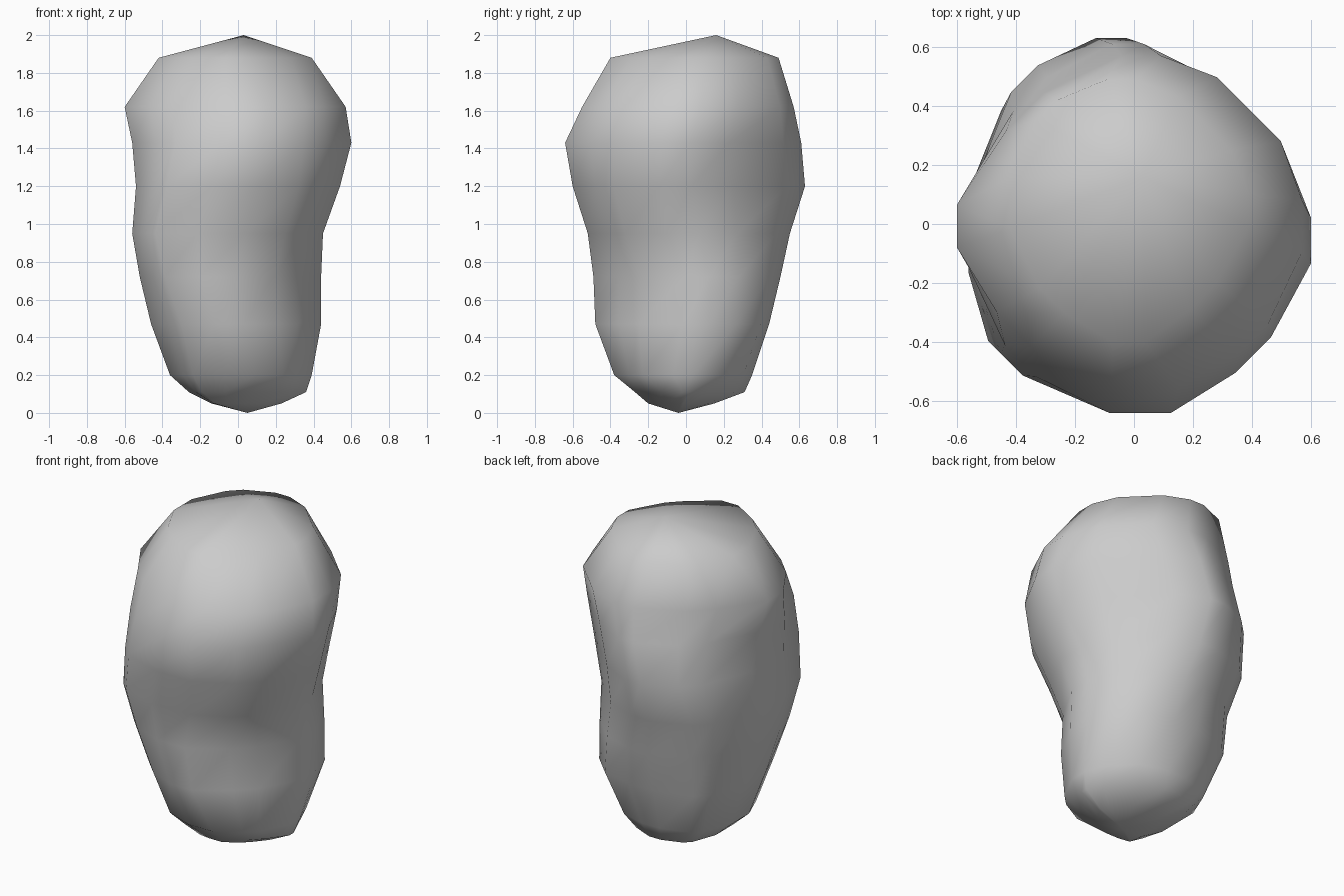
import bpy
import bmesh
from math import cos, sin, pi
from mathutils import Vector

default_cube = bpy.data.objects.get("Cube")
if default_cube:
    bpy.data.objects.remove(default_cube, do_unlink=True)

# Stone colour
stone = bpy.data.materials.new("stone grey")
stone.use_nodes = True
grey = (0.6, 0.6, 0.6, 1)
stone.diffuse_color = grey
stone.node_tree.nodes["Principled BSDF"].inputs["Base Color"].default_value = grey

# Cross-sections: height, then the reach in eight compass directions
# (counter-clockwise from +x), all in hundredths of a unit
SECTIONS = [
    (5, 23, 16, 15, 15, 14, 22, 20, 19),
    (11, 36, 29, 31, 31, 26, 30, 27, 29),
    (20, 39, 36, 35, 38, 36, 39, 38, 38),
    (47, 44, 47, 44, 49, 46, 49, 48, 40),
    (72, 44, 47, 50, 51, 52, 57, 49, 39),
    (95, 45, 46, 55, 59, 56, 63, 52, 47),
    (120, 54, 49, 63, 61, 54, 63, 60, 57),
    (143, 60, 52, 61, 56, 56, 60, 64, 60),
    (162, 57, 55, 57, 53, 60, 54, 55, 56),
    (188, 39, 41, 49, 48, 42, 38, 40, 34),
]
# Where the two points on each flat side sit, as tenths of its length
SPANS = [(3, 7), (2, 8), (3, 6.5), (3, 6), (2.7, 7.3), (3.5, 6.5), (3, 8), (3.5, 6.5)]
BOTTOM = (0.05, -0.04, 0)
TOP = (0.03, 0.16, 2)


def corner(angle_a, reach_a, angle_b, reach_b):
    """Meeting point of two flat sides given by direction and reach."""
    det = sin(angle_b - angle_a)
    x = (reach_a * sin(angle_b) - reach_b * sin(angle_a)) / det
    y = (reach_b * cos(angle_a) - reach_a * cos(angle_b)) / det
    return Vector((x, y, 0))


def outline(height, reaches):
    """Octagon with its corners cut, as a list of points."""
    count = len(reaches)
    step = 2 * pi / count
    corners = [corner(i * step, reaches[i], (i + 1) * step, reaches[(i + 1) % count])
               for i in range(count)]
    points = []
    for i in range(count):
        start, end = corners[i - 1], corners[i]
        for tenths in SPANS[i]:
            point = start.lerp(end, tenths / 10)
            point.z = height
            points.append(point)
    return points


# Boulder body: lofted cross-sections closed by a point at each end
bm = bmesh.new()
rings = []
for height, *reaches in SECTIONS:
    points = outline(height / 100, [r / 100 for r in reaches])
    rings.append([bm.verts.new(p) for p in points])

sides = len(rings[0])
for lower, upper in zip(rings, rings[1:]):
    for i in range(sides):
        j = (i + 1) % sides
        bm.faces.new((lower[i], lower[j], upper[j], upper[i]))

for tip, ring in ((BOTTOM, rings[0]), (TOP, rings[-1])):
    apex = bm.verts.new(tip)
    for i in range(sides):
        bm.faces.new((ring[i], ring[(i + 1) % sides], apex))

bmesh.ops.recalc_face_normals(bm, faces=bm.faces)
for face in bm.faces:
    face.smooth = True

mesh = bpy.data.meshes.new("boulder")
bm.to_mesh(mesh)
bm.free()
mesh.materials.append(stone)
boulder = bpy.data.objects.new("boulder", mesh)
bpy.context.collection.objects.link(boulder)
